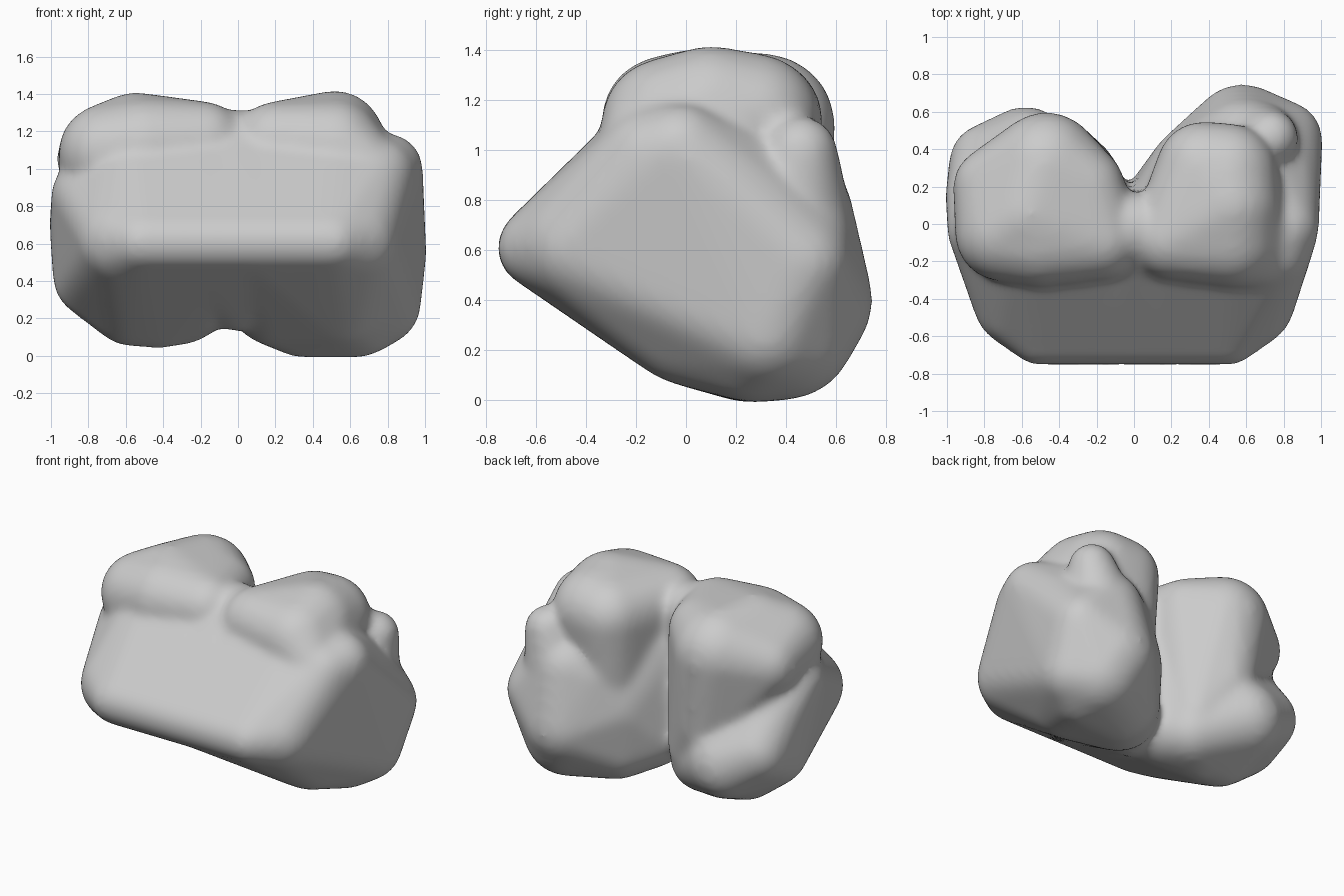
import bpy, bmesh
from mathutils import Matrix

if "Cube" in bpy.data.objects:
    bpy.data.objects.remove(bpy.data.objects["Cube"], do_unlink=True)

grey = bpy.data.materials.new("plain_grey")
grey.use_nodes = True
grey.diffuse_color = (0.6, 0.6, 0.6, 1)
grey.node_tree.nodes["Principled BSDF"].inputs["Base Color"].default_value = (0.6, 0.6, 0.6, 1)

SOFTEN_LOSS = 0.01  # softening shrinks the skin by about this much


def nose(side):
    """Rounded front edge, its shoulder and the slope behind it, for one side."""
    return [(side * .51, -.595, .61, .15), (side * .1, -.595, .61, .15), (side * .62, -.42, .62, .23),
            (side * .15, -.09, .95, .26), (side * .55, -.09, .95, .26)]


# Each lobe is a convex skin around a few balls: x, y, z, radius
center_bridge = [(-.2, -.595, .61, .15), (.2, -.595, .61, .15), (0, -.02, 1.13, .18), (0, -.02, .34, .2)]
left_lower = nose(1) + [
    (.8, -.02, 1, .18), (.75, -.14, .97, .19), (.8, .22, .82, .17), (.8, .45, .55, .2),
    (.75, .32, .28, .22), (.58, .47, .4, .27), (.6, .43, .75, .23), (.45, .38, .72, .2),
    (.35, .25, .25, .25), (.63, .27, .25, .25), (.62, .4, .28, .27), (.55, 0, .31, .24),
    (.32, .3, .5, .22), (.2, .1, .3, .24)]
left_upper = [
    (.68, -.16, 1, .18), (.52, -.08, 1.11, .25), (.52, .1, 1.16, .25), (.5, .27, 1.12, .26),
    (.2, -.08, 1.14, .21), (.37, .3, 1.12, .24), (.35, .3, .7, .2), (.3, -.1, .7, .2)]
left_bump = [(.73, .46, .99, .14), (.66, .44, .75, .21)]
right_lower = nose(-1) + [
    (-.8, -.03, .86, .19), (-.8, .15, .72, .2), (-.78, .33, .5, .2), (-.58, .38, .4, .24),
    (-.57, .15, .28, .22), (-.42, .15, .27, .22), (-.3, .22, .28, .21), (-.2, .02, .35, .22),
    (-.77, .15, .42, .21)]
right_upper = [
    (-.7, -.05, 1.09, .25), (-.76, .2, 1.05, .2), (-.55, .05, 1.14, .26), (-.5, -.08, 1.12, .25),
    (-.47, .31, 1.1, .28), (-.26, .2, 1.15, .2), (-.18, -.08, 1.14, .21), (-.3, .26, .38, .2),
    (-.43, .36, .6, .19), (-.4, -.1, .7, .2)]


def add_skin(target, balls):
    part = bmesh.new()
    for x, y, z, r in balls:
        bmesh.ops.create_icosphere(part, subdivisions=3, radius=r + SOFTEN_LOSS,
                                   matrix=Matrix.Translation((x, y, z)))
    points = [v.co.copy() for v in part.verts]
    part.clear()
    for p in points:
        part.verts.new(p)
    hull = bmesh.ops.convex_hull(part, input=part.verts)
    inner = {v for v in hull["geom_interior"] if isinstance(v, bmesh.types.BMVert)}
    bmesh.ops.delete(part, geom=list(inner), context="VERTS")
    bmesh.ops.recalc_face_normals(part, faces=part.faces)
    temp = bpy.data.meshes.new("skin")
    part.to_mesh(temp)
    part.free()
    target.from_mesh(temp)
    bpy.data.meshes.remove(temp)


bm = bmesh.new()
for lobe in (center_bridge, left_lower, left_upper, left_bump, right_lower, right_upper):
    add_skin(bm, lobe)
mesh = bpy.data.meshes.new("lobed_body")
bm.to_mesh(mesh)
bm.free()
mesh.materials.append(grey)
body = bpy.data.objects.new("lobed_body", mesh)
bpy.context.collection.objects.link(body)

# Fuse the lobes and soften the creases
fuse = body.modifiers.new("fuse", "REMESH")
fuse.mode = "VOXEL"
fuse.voxel_size = 0.022
fuse.use_smooth_shade = True
soften = body.modifiers.new("soften", "SMOOTH")
soften.factor = 0.5
soften.iterations = 22
